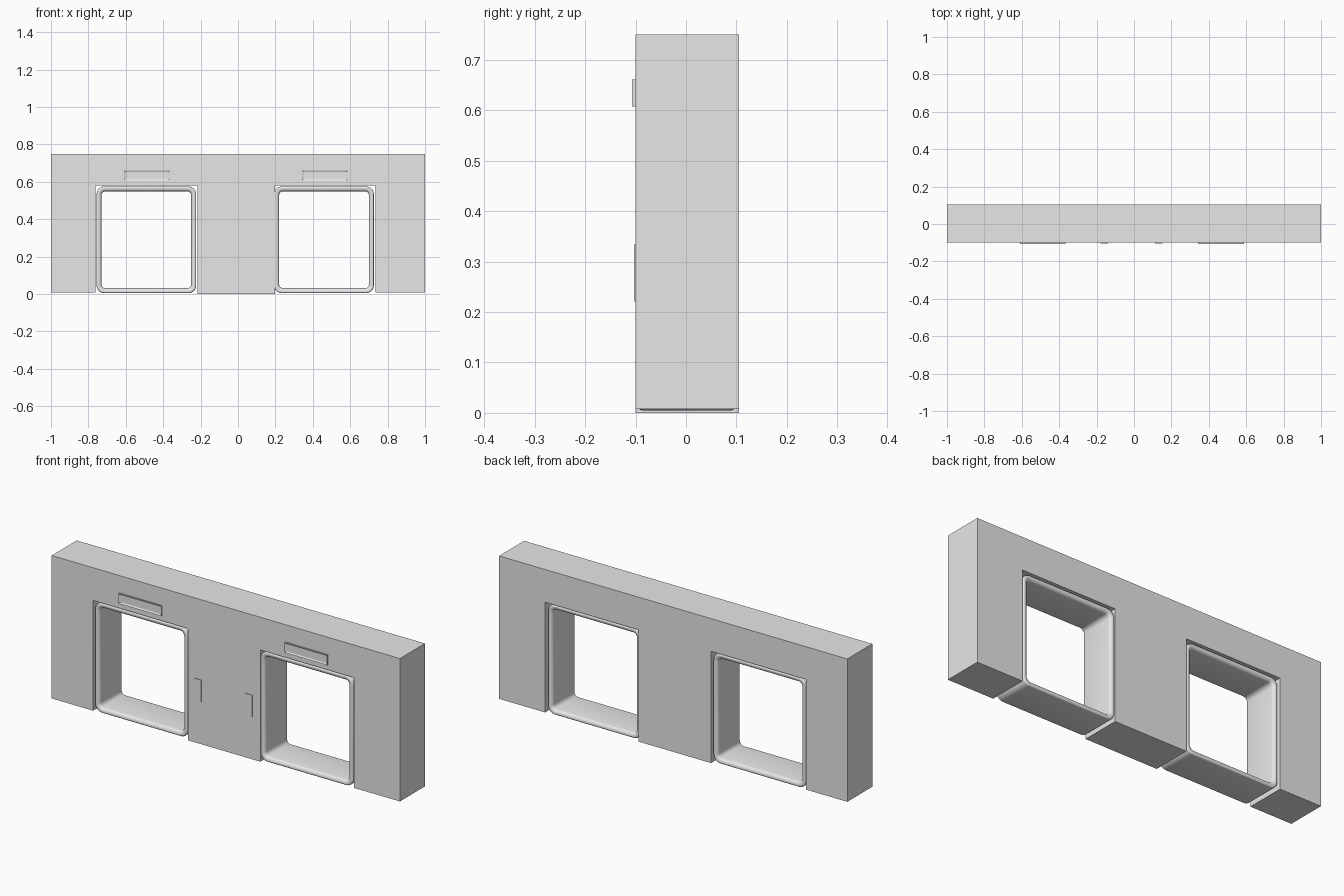
import bpy, bmesh, math
from mathutils import Vector

cube = bpy.data.objects.get("Cube")
if cube:
    bpy.data.objects.remove(cube, do_unlink=True)

grey = bpy.data.materials.new("plain grey")
grey.use_nodes = True
grey.diffuse_color = (0.8, 0.8, 0.8, 1)
grey.node_tree.nodes["Principled BSDF"].inputs["Base Color"].default_value = (0.8, 0.8, 0.8, 1)


def finish(bm, name, smooth=False):
    """Turn a bmesh into a named grey object."""
    bmesh.ops.recalc_face_normals(bm, faces=bm.faces)
    mesh = bpy.data.meshes.new(name)
    bm.to_mesh(mesh)
    bm.free()
    mesh.materials.append(grey)
    obj = bpy.data.objects.new(name, mesh)
    bpy.context.collection.objects.link(obj)
    if smooth:
        bpy.ops.object.select_all(action='DESELECT')
        obj.select_set(True)
        bpy.context.view_layer.objects.active = obj
        bpy.ops.object.shade_smooth_by_angle(angle=math.radians(35))
    return obj


def rounded_rect(hw, hh, r, steps=6):
    """Outline of a rectangle with rounded corners, centred on the origin."""
    pts = []
    for corner, (sx, sz) in enumerate([(1, 1), (-1, 1), (-1, -1), (1, -1)]):
        for i in range(steps + 1):
            a = math.pi / 2 * (corner + i / steps)
            pts.append((sx * (hw - r) + r * math.cos(a), sz * (hh - r) + r * math.sin(a)))
    return pts


def front_box(name, x, z, w, h, back, front):
    """Box on the front face, given by its centre and size; returns its bmesh."""
    bm = bmesh.new()
    bmesh.ops.create_cube(bm, size=1)
    for v in bm.verts:
        v.co = Vector((x + v.co.x * w, (back + front) / 2 + v.co.y * (back - front),
                       z + v.co.z * h))
    return bm


# Wall: one outline with two door notches, extruded through its depth
FRONT, BACK, TOP, LINTEL, FOOT = -0.10, 0.105, 0.75, 0.58, 0.008
outline = [(-1, FOOT), (-0.762, FOOT), (-0.762, LINTEL), (-0.217, LINTEL), (-0.217, 0),
           (0.198, 0), (0.198, LINTEL), (0.736, LINTEL), (0.736, FOOT), (1, FOOT),
           (1, TOP), (-1, TOP)]
bm = bmesh.new()
face = bm.faces.new([bm.verts.new((x, FRONT, z)) for x, z in outline])
side = bmesh.ops.extrude_face_region(bm, geom=[face])
bmesh.ops.translate(bm, vec=(0, BACK - FRONT, 0),
                    verts=[g for g in side["geom"] if isinstance(g, bmesh.types.BMVert)])
finish(bm, "wall")


def door_frame(name, cx):
    """Rounded tube lining a doorway: a soft-edged profile swept around the opening."""
    hw, hh, cz = 0.266, 0.285, 0.29
    thick, y0, y1 = 0.026, -0.095, 0.098
    profile = []
    # corners in order: outer front, inner front, inner back, outer back
    for d, y, r, start in [(0, y0, 0.008, 180), (thick, y0, 0.016, 270),
                           (thick, y1, 0.016, 0), (0, y1, 0.008, 90)]:
        dc = d + r if d == 0 else d - r
        yc = y + r if y == y0 else y - r
        for i in range(5):
            a = math.radians(start + 90 * i / 4)
            profile.append((dc + r * math.cos(a), yc + r * math.sin(a)))
    bm = bmesh.new()
    rings = [[bm.verts.new((cx + x, y, cz + z))
              for x, z in rounded_rect(hw - d, hh - d, 0.04 - 0.7 * d)] for d, y in profile]
    for k, ring in enumerate(rings):
        nxt = rings[(k + 1) % len(rings)]
        for i in range(len(ring)):
            j = (i + 1) % len(ring)
            bm.faces.new((ring[i], ring[j], nxt[j], nxt[i]))
    finish(bm, name, smooth=True)


for label, door_x, sign_x, plate_x in [("right", -0.49, -0.488, -0.16),
                                       ("left", 0.46, 0.465, 0.133)]:
    door_frame(label + "_door_frame", door_x)

    # Sign above the door, with a raised border
    bm = front_box("sign", sign_x, 0.634, 0.245, 0.053, FRONT + 0.002, -0.107)
    bm.normal_update()
    panel = [f for f in bm.faces if f.normal.y < -0.9]
    bmesh.ops.inset_region(bm, faces=panel, thickness=0.011)
    bmesh.ops.translate(bm, verts=list(panel[0].verts), vec=(0, 0.004, 0))
    finish(bm, label + "_door_sign")

    # Thin call plate on the middle pillar
    bm = front_box("plate", plate_x, 0.277, 0.04, 0.113, FRONT + 0.002, -0.103)
    finish(bm, label + "_call_plate")
